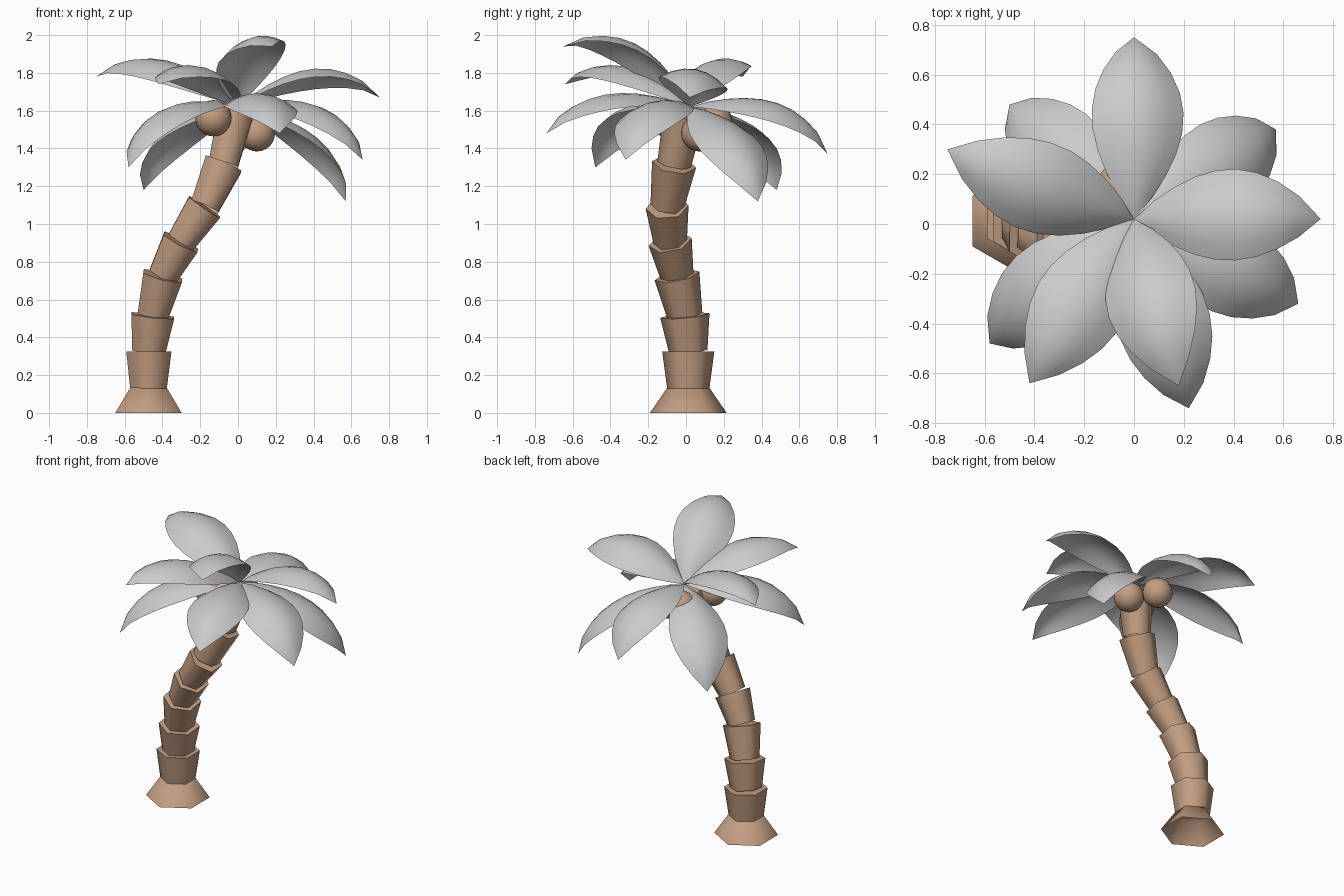
import bpy
import bmesh
from math import sin, cos, pi, radians
from mathutils import Vector

if "Cube" in bpy.data.objects:
    bpy.data.objects.remove(bpy.data.objects["Cube"])


def material(name, color):
    mat = bpy.data.materials.new(name)
    mat.use_nodes = True
    mat.diffuse_color = color
    mat.node_tree.nodes["Principled BSDF"].inputs["Base Color"].default_value = color
    return mat


bark = material("brown bark", (0.54, 0.34, 0.22, 1))
frond_grey = material("frond grey", (0.6, 0.6, 0.6, 1))


def finish(name, bm, mat, angle):
    mesh = bpy.data.meshes.new(name)
    bm.to_mesh(mesh)
    bm.free()
    mesh.materials.append(mat)
    obj = bpy.data.objects.new(name, mesh)
    bpy.context.collection.objects.link(obj)
    bpy.ops.object.select_all(action="DESELECT")
    obj.select_set(True)
    bpy.context.view_layer.objects.active = obj
    bpy.ops.object.shade_smooth_by_angle(angle=radians(angle))


def trunk_segment(name, low, high, r_low, r_high, sides=6):
    """Tapered hexagonal block, open below, with ends square to its axis."""
    low, high = Vector(low), Vector(high)
    turn = Vector((0, 0, 1)).rotation_difference(high - low)
    bm = bmesh.new()
    rings = []
    for centre, r in ((low, r_low), (high, r_high)):
        angles = [pi / 2 + 2 * pi * i / sides for i in range(sides)]
        rings.append([bm.verts.new(centre + turn @ Vector((r * cos(a), r * sin(a), 0)))
                      for a in angles])
    for i in range(sides):
        j = (i + 1) % sides
        bm.faces.new((rings[0][i], rings[0][j], rings[1][j], rings[1][i]))
    bm.faces.new(rings[1])
    finish(name, bm, bark, 65)


def frond(name, tip, roll, bulge, base=Vector((0, 0.02, 1.62)), steps=9, across=6):
    """Arched, domed, pointed leaf from the crown to its tip."""
    chord = Vector(tip) - base
    d = chord.normalized()
    side = d.cross(Vector((0, 0, 1))).normalized()
    up = side.cross(d)
    a = radians(roll)
    s = side * cos(a) + up * sin(a)
    n = up * cos(a) - side * sin(a)
    bm = bmesh.new()
    rows = []
    for i in range(steps + 1):
        t = i / steps
        if i in (0, steps):
            rows.append([bm.verts.new(base + chord * t)] * (across + 1))
            continue
        mid = base + chord * t + n * bulge * sin(pi * t ** 1.2) ** 0.7
        half = 0.187 * sin(pi * t ** 1.08) ** 0.8
        row = []
        for k in range(across + 1):
            u = 2 * k / across - 1
            row.append(bm.verts.new(mid + s * half * u - n * 0.4 * half * u * u))
        rows.append(row)
    for r0, r1 in zip(rows, rows[1:]):
        for k in range(across):
            corners = dict.fromkeys((r0[k], r0[k + 1], r1[k + 1], r1[k]))
            bm.faces.new(list(corners))
    bm.normal_update()
    if sum(f.normal.dot(n) for f in bm.faces) < 0:
        bmesh.ops.reverse_faces(bm, faces=bm.faces[:])
    finish(name, bm, frond_grey, 50)


# Flared foot and stacked trunk segments
foot = (-0.474, 0.012, 0.13)
trunk_segment("trunk_foot", (-0.474, 0.012, 0), foot, 0.203, 0.114)
joints = [
    ((-0.472, 0.012, 0.325), 0.112, 0.138),
    ((-0.451, -0.006, 0.515), 0.102, 0.131),
    ((-0.398, -0.048, 0.725), 0.094, 0.121),
    ((-0.302, -0.084, 0.905), 0.089, 0.116),
    ((-0.177, -0.1, 1.09), 0.089, 0.114),
    ((-0.078, -0.063, 1.315), 0.089, 0.118),
    ((-0.015, -0.01, 1.58), 0.09, 0.11),
]
below = foot
for i, (top, r_low, r_high) in enumerate(joints):
    trunk_segment(f"trunk_segment_{i + 1}", below, top, r_low, r_high)
    below = top

# Round nuts under the crown
nuts = [(-0.13, -0.11, 1.56), (0.10, 0.07, 1.48), (-0.07, 0.15, 1.54)]
for i, place in enumerate(nuts):
    bm = bmesh.new()
    bmesh.ops.create_uvsphere(bm, u_segments=20, v_segments=12, radius=0.096)
    bmesh.ops.translate(bm, verts=bm.verts, vec=place)
    finish(f"nut_{i + 1}", bm, bark, 40)

# Fronds: tip position, roll in degrees and height of the arch
fronds = [
    ((0.0, 0.75, 1.37), -9, 0.17),
    ((0.57, 0.38, 1.12), -5, 0.15),
    ((0.75, 0.02, 1.67), 10, 0.175),
    ((0.66, -0.32, 1.34), 0, 0.17),
    ((0.18, -0.65, 1.94), -10, 0.175),
    ((0.22, -0.74, 1.48), 0, 0.145),
    ((-0.42, -0.64, 1.74), 0, 0.15),
    ((-0.58, -0.48, 1.30), -6, 0.18),
    ((-0.75, 0.30, 1.78), 9, 0.16),
    ((-0.50, 0.48, 1.18), 4, 0.15),
]
for i, (tip, roll, bulge) in enumerate(fronds):
    frond(f"frond_{i + 1}", tip, roll, bulge)
